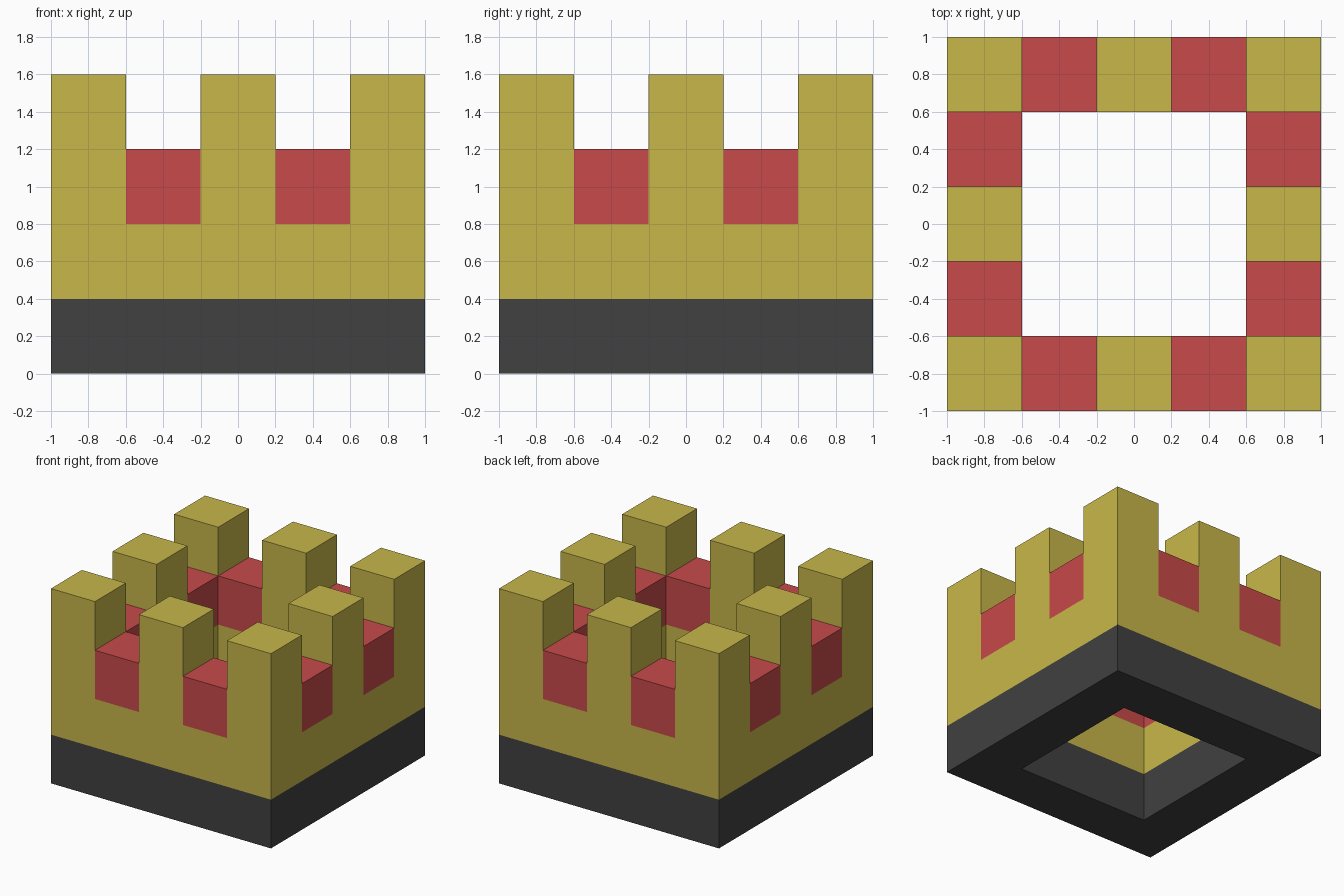
import bpy, bmesh
from mathutils import Vector

if "Cube" in bpy.data.objects:
    bpy.data.objects.remove(bpy.data.objects["Cube"])

S = 0.4  # block size


def material(name, rgb):
    m = bpy.data.materials.new(name)
    m.diffuse_color = (*rgb, 1)
    m.use_nodes = True
    m.node_tree.nodes["Principled BSDF"].inputs["Base Color"].default_value = m.diffuse_color
    return m


# Square ring of blocks, 5 x 5 cells and 4 layers: cell -> part name
cells = {}
for i in range(-2, 3):
    for j in range(-2, 3):
        if max(abs(i), abs(j)) < 2:
            continue  # open courtyard
        gap = (i + j) % 2 == 1  # every second block along the ring
        cells[i, j, 0] = "foundation"
        cells[i, j, 1] = "wall"
        cells[i, j, 2] = "gap_blocks" if gap else "wall"
        if not gap:
            cells[i, j, 3] = "wall"  # battlement


def build(part, mat):
    """Make the outer faces of all blocks belonging to one part."""
    bm = bmesh.new()
    for cell, owner in cells.items():
        if owner != part:
            continue
        centre = Vector((cell[0], cell[1], cell[2] + 0.5)) * S
        for axis in range(3):
            for sign in (-1, 1):
                near = list(cell)
                near[axis] += sign
                if tuple(near) in cells:
                    continue  # hidden between two blocks
                n, u = Vector((0, 0, 0)), Vector((0, 0, 0))
                n[axis] = sign
                u[(axis + 1) % 3] = 1
                v = n.cross(u)
                bm.faces.new([bm.verts.new(centre + (n + u * a + v * b) * S / 2)
                              for a, b in ((-1, -1), (1, -1), (1, 1), (-1, 1))])
    bmesh.ops.remove_doubles(bm, verts=bm.verts, dist=0.001)
    mesh = bpy.data.meshes.new(part)
    bm.to_mesh(mesh)
    bm.free()
    mesh.materials.append(mat)
    bpy.context.collection.objects.link(bpy.data.objects.new(part, mesh))


build("foundation", material("dark grey", (0.052, 0.052, 0.052)))
build("wall", material("mustard yellow", (0.578, 0.474, 0.068)))
build("gap_blocks", material("red", (0.578, 0.068, 0.068)))
